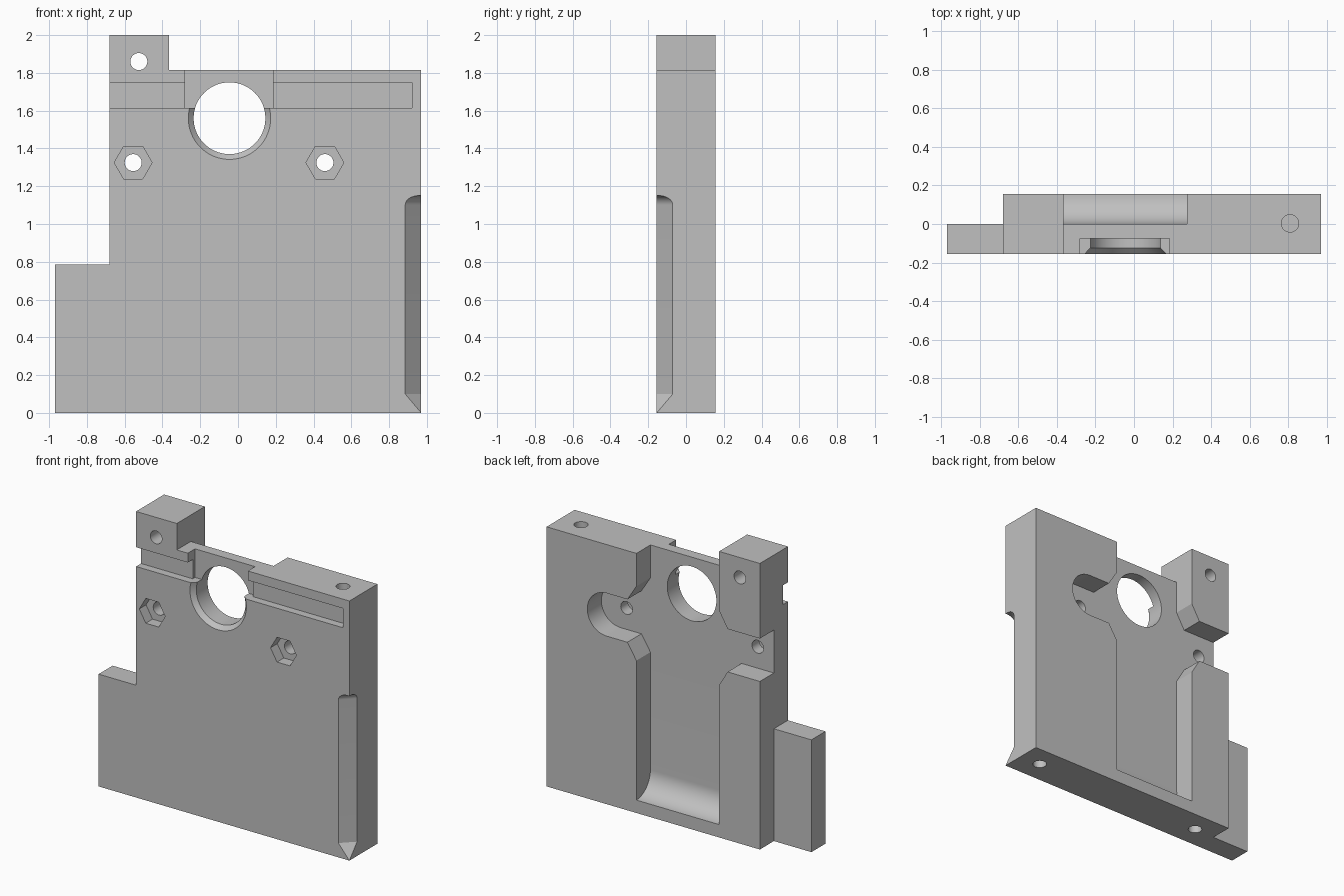
import bpy, bmesh, math
from mathutils import Vector

cube = bpy.data.objects.get("Cube")
if cube:
    bpy.data.objects.remove(cube)

X, Y, Z = Vector((1, 0, 0)), Vector((0, 1, 0)), Vector((0, 0, 1))
FRONT, BACK = -0.155, 0.155
LEFT, RIGHT, TOP = -0.68, 0.97, 1.815


def prism(name, pts, t0, t1, u=X, v=Z, w=Y, origin=(0, 0, 0)):
    """Extrude a flat outline (in u, v) along w from t0 to t1."""
    bm = bmesh.new()
    verts = [bm.verts.new(Vector(origin) + u * a + v * b + w * t0) for a, b in pts]
    face = bm.faces.new(verts)
    moved = bmesh.ops.extrude_face_region(bm, geom=[face])["geom"]
    bmesh.ops.translate(bm, vec=w * (t1 - t0),
                        verts=[g for g in moved if isinstance(g, bmesh.types.BMVert)])
    bmesh.ops.recalc_face_normals(bm, faces=bm.faces)
    mesh = bpy.data.meshes.new(name)
    bm.to_mesh(mesh)
    bm.free()
    obj = bpy.data.objects.new(name, mesh)
    bpy.context.collection.objects.link(obj)
    return obj


def rect(a0, a1, b0, b1):
    return [(a0, b0), (a1, b0), (a1, b1), (a0, b1)]


def arc(a, b, r, start, end, steps=16):
    """Points on an arc, angles in degrees."""
    angles = [math.radians(start + (end - start) * i / steps) for i in range(steps + 1)]
    return [(a + r * math.cos(t), b + r * math.sin(t)) for t in angles]


def circle(a, b, r, sides=48):
    return arc(a, b, r, 0, 360, sides)[:-1]


def cut(cutter):
    """Subtract the cutter from the plate, then discard it."""
    mod = plate.modifiers.new("cut", 'BOOLEAN')
    mod.operation, mod.solver, mod.object = 'DIFFERENCE', 'EXACT', cutter
    bpy.ops.object.modifier_apply(modifier=mod.name)
    bpy.data.objects.remove(cutter)


# Plate outline with the raised corner block and the low side tab
plate = prism("mounting_plate",
              [(-0.97, 0), (RIGHT, 0), (RIGHT, TOP), (-0.365, TOP), (-0.365, 2),
               (LEFT, 2), (LEFT, 0.785), (-0.97, 0.785)], FRONT, BACK)
bpy.ops.object.select_all(action='DESELECT')
bpy.context.view_layer.objects.active = plate
plate.select_set(True)

# The side tab is half as thick
cut(prism("tab_relief", rect(-1.1, LEFT, -0.1, 0.9), 0, 0.3))

# Rear channel, curving out at its lower end
cut(prism("rear_channel",
          [(0, 1.95), (0.3, 1.95), (0.3, 0.09)] + arc(BACK, 0.245, 0.155, 270, 180),
          -0.365, 0.275, u=Y, v=Z, w=X))

# Rear cross pocket: open on one side, round on the other
cut(prism("rear_cross_pocket",
          [(-0.8, 1.175), (-0.43, 1.175), (-0.365, 1.065), (0.275, 1.065), (0.345, 1.175)]
          + arc(0.505, 1.325, 0.15, -90, 90, 24)
          + [(0.345, 1.475), (0.275, 1.585), (-0.365, 1.585), (-0.43, 1.475), (-0.8, 1.475)],
          0, 0.3))

# Front slot and the deeper pocket over the large hole
cut(prism("front_slot", rect(-0.8, 0.92, 1.615, 1.75), -0.3, -0.1))
cut(prism("front_pocket", rect(-0.28, 0.185, 1.615, 1.9), -0.3, -0.075))

# Large hole with a bevelled front rim
cut(prism("large_hole", circle(-0.045, 1.56, 0.19, 64), -0.3, 0.3))
rim = prism("large_hole_rim", circle(0, 0, 1, 64), -0.205, -0.125,
            origin=(-0.045, 0, 1.56))
for vert in rim.data.vertices:
    r = 0.265 if vert.co.y < -0.16 else 0.19
    vert.co.x = -0.045 + (vert.co.x + 0.045) * r
    vert.co.z = 1.56 + (vert.co.z - 1.56) * r
cut(rim)

# Screw holes, two of them with hexagonal nut seats
for x, z, nut in [(-0.555, 1.325, True), (0.46, 1.325, True), (-0.525, 1.86, False)]:
    cut(prism("screw_hole", circle(x, z, 0.045, 32), -0.3, 0.3))
    if nut:
        cut(prism("nut_seat", circle(x, z, 0.1, 6), -0.3, -0.08))

# Blind holes in the top and bottom edges
for x, z0, z1 in [(0.81, 1.5, 1.9), (0.81, -0.1, 0.3), (-0.52, -0.1, 0.3)]:
    cut(prism("edge_hole", circle(x, 0.003, 0.045, 32), z0, z1, v=Y, w=Z))

# Stopped bevels on the two vertical edges of one side
for y, top in [(FRONT, 1.15), (BACK, 1.745)]:
    out = Vector((1, math.copysign(1, y), 0)).normalized()
    outline = ([(0.15, -0.1), (0.06, -0.1), (-0.06, 0.1)]
               + arc(-0.01, top - 0.05, 0.05, 180, 90, 10) + [(0.15, top)])
    cut(prism("edge_bevel", outline, -0.2, 0.2, u=out, w=out.cross(Z),
              origin=(RIGHT, y, 0)))

# Plain grey finish
grey = bpy.data.materials.new("plain_grey")
grey.use_nodes = True
colour = (0.53, 0.53, 0.53, 1)
grey.diffuse_color = colour
grey.node_tree.nodes["Principled BSDF"].inputs["Base Color"].default_value = colour
plate.data.materials.clear()
plate.data.materials.append(grey)
for poly in plate.data.polygons:
    poly.material_index = 0

bpy.ops.object.shade_smooth_by_angle(angle=math.radians(30))
